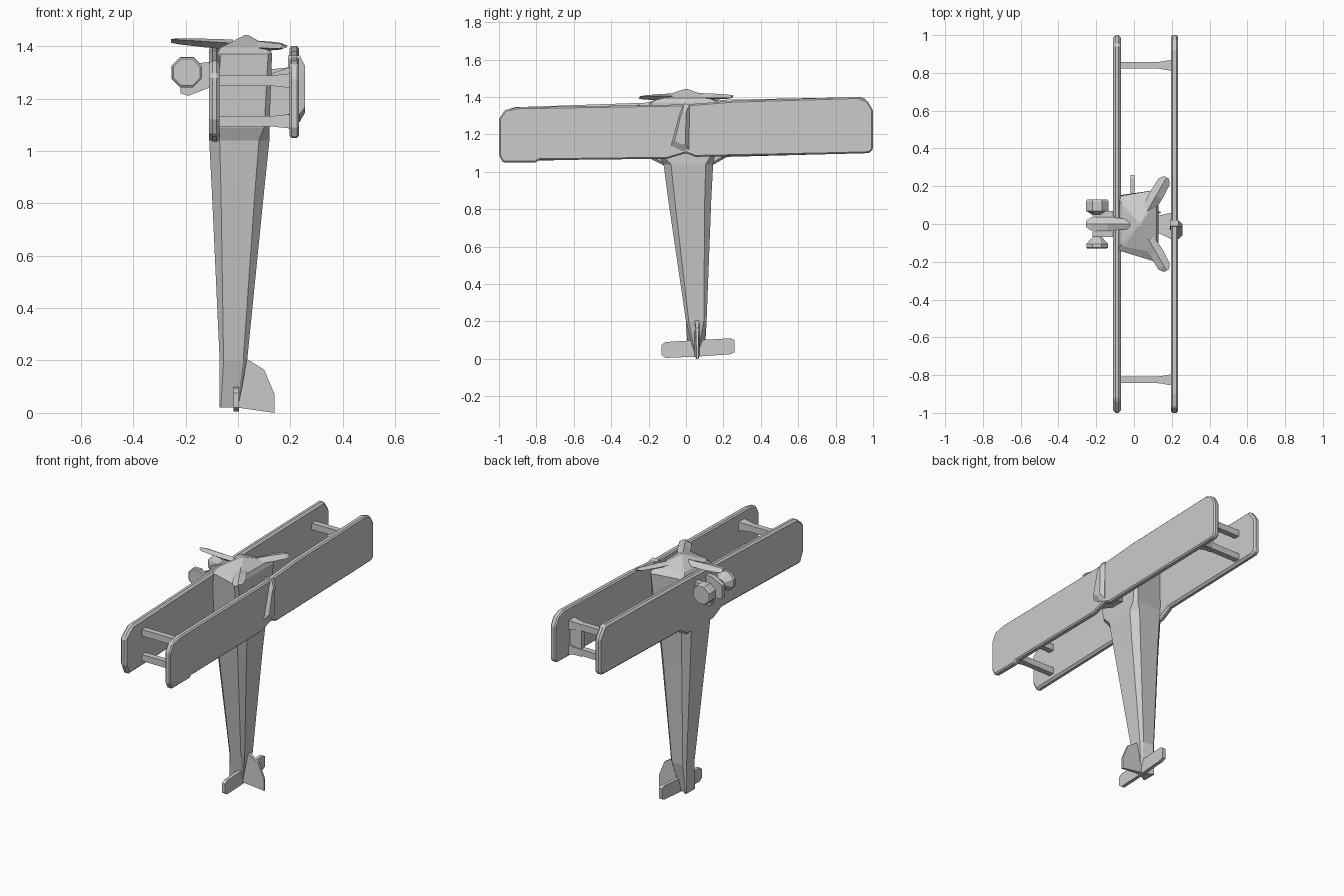
import bpy, bmesh, math
from mathutils import Vector


def make(name, verts, faces, bevel=0):
    me = bpy.data.meshes.new(name)
    me.from_pydata(verts, [], faces)
    bm = bmesh.new()
    bm.from_mesh(me)
    bmesh.ops.recalc_face_normals(bm, faces=bm.faces)
    bm.to_mesh(me)
    bm.free()
    ob = bpy.data.objects.new(name, me)
    bpy.context.collection.objects.link(ob)
    if bevel:
        mod = ob.modifiers.new("edge", "BEVEL")
        mod.width, mod.segments = bevel, 1
    return ob


def loft(name, rings, bevel=0):
    """Skin a stack of equal-length point rings and cap both ends."""
    n = len(rings[0])
    verts = [p for r in rings for p in r]
    faces = [list(range(n)), list(range(len(verts) - n, len(verts)))]
    for k in range(len(rings) - 1):
        for i in range(n):
            j = (i + 1) % n
            faces.append([k * n + i, k * n + j, (k + 1) * n + j, (k + 1) * n + i])
    return make(name, verts, faces, bevel)


def section(z, x0, x1, low, high, c):
    """Chamfered trapezoid; low / high are the y ranges at x0 / x1."""
    (a, b), (d, e) = low, high
    return [(x0, a + c, z), (x0, b - c, z), (x0 + c, b, z), (x1 - c, e, z),
            (x1, e - c, z), (x1, d + c, z), (x1 - c, d, z), (x0 + c, a, z)]


def plate(name, outline, axis, lo, hi, bevel=0):
    """Extrude a 2D outline along x (outline = y,z) or y (outline = x,z)."""
    if axis == "x":
        rings = [[(t, u, v) for u, v in outline] for t in (lo, hi)]
    else:
        rings = [[(u, t, v) for u, v in outline] for t in (lo, hi)]
    return loft(name, rings, bevel)


def rect(a, b, c, d):
    return [(a, c), (b, c), (b, d), (a, d)]


# Fuselage tapering to the tail
loft("fuselage", [
    section(0.20, -0.07, 0.035, (0.0, 0.11), (0.0, 0.11), 0.015),
    section(0.85, -0.10, 0.10, (-0.095, 0.135), (-0.095, 0.135), 0.035),
    section(1.04, -0.11, 0.12, (-0.12, 0.145), (-0.12, 0.145), 0.04)])
loft("tail_cone", [
    section(0.02, -0.07, 0.0, (0.01, 0.10), (0.045, 0.065), 0.004),
    section(0.20, -0.07, 0.035, (0.0, 0.11), (0.0, 0.11), 0.015)])

# Engine cowl, wider on the upper side
loft("cowl", [
    section(1.04, -0.11, 0.12, (-0.12, 0.145), (-0.12, 0.145), 0.04),
    section(1.09, -0.11, 0.12, (-0.14, 0.15), (-0.15, 0.155), 0.02),
    section(1.37, -0.08, 0.13, (-0.145, 0.15), (-0.20, 0.18), 0.015),
    section(1.395, -0.065, 0.12, (-0.12, 0.12), (-0.15, 0.14), 0.015)])

# Pointed nose and three propeller blades
loft("nose", [
    section(1.395, -0.065, 0.12, (-0.12, 0.12), (-0.15, 0.14), 0.015),
    section(1.442, 0.025, 0.04, (-0.01, 0.01), (-0.01, 0.01), 0.003)])
hub = Vector((0.03, 0, 1.41))
for i, (deg, dz) in enumerate([(60, 0.0), (-60, -0.005), (180, 0.018)]):
    a = math.radians(deg)
    d = Vector((math.cos(a), math.sin(a), 0))
    s = Vector((-d.y, d.x, 0))
    rings = []
    for r, w, t in [(0.05, 0.025, 0.02), (0.17, 0.038, 0.016),
                    (0.26, 0.034, 0.011), (0.285, 0.015, 0.007)]:
        c = hub + d * r + Vector((0, 0, dz * r / 0.285 - 0.008))
        rings.append([c + s * w + Vector((0, 0, 0.006)), c + Vector((0, 0, t)),
                      c - s * w - Vector((0, 0, 0.006)), c - Vector((0, 0, t))])
    loft(f"propeller_blade_{i + 1}", rings)

# Upper and lower wings
upper = [(-1, 1.09), (-0.98, 1.05), (-0.8, 1.05), (-0.79, 1.062), (-0.1, 1.07),
         (0, 1.10), (0.05, 1.08), (0.8, 1.095), (0.98, 1.10), (1, 1.12),
         (1, 1.33), (0.97, 1.38), (0.92, 1.40), (0.25, 1.38), (0, 1.36),
         (-0.9, 1.345), (-0.97, 1.33), (-1, 1.28)]
plate("upper_wing", upper, "x", 0.197, 0.233, 0.012)
lower = [(-1, 1.12), (-0.97, 1.055), (-0.2, 1.075), (-0.12, 1.035), (0.14, 1.035),
         (0.22, 1.08), (0.97, 1.10), (1, 1.12), (1, 1.33), (0.95, 1.40),
         (0.2, 1.385), (-0.2, 1.37), (-0.93, 1.345), (-1, 1.29)]
plate("lower_wing", lower, "x", -0.11, -0.07, 0.012)

# Raised joint in the middle of the upper wing and its support
joint = [(-0.08, 1.14), (-0.02, 1.11), (0.015, 1.12), (0.02, 1.36), (-0.01, 1.365), (-0.03, 1.32)]
loft("wing_joint", [[(0.19, y, z) for y, z in joint],
                    [(0.235, y, z) for y, z in joint],
                    [(0.256, y * 0.6 - 0.012, 1.23 + (z - 1.23) * 0.7) for y, z in joint]])
loft("centre_support", [
    [(0.11, y, z) for y, z in rect(-0.04, 0.04, 1.13, 1.29)],
    [(0.20, y, z) for y, z in rect(-0.08, 0.06, 1.10, 1.32)]])

# Struts between the wings, flared at the upper end
for side, y, shift in (("left", -0.825, -0.012), ("right", 0.84, 0.012)):
    for tag, z in (("rear", 1.125), ("front", 1.28)):
        rings = []
        for x, hy, hz in [(-0.08, 0.018, 0.02), (0.13, 0.018, 0.02), (0.205, 0.03, 0.028)]:
            rings.append([(x, y + hy * u, z + shift + hz * v)
                          for u, v in ((-1, -1), (1, -1), (1, 1), (-1, 1))])
        loft(f"{side}_{tag}_strut", rings)
plate("right_strut_web", rect(0.12, 0.20, 1.11, 1.29), "y", 0.825, 0.855)

# Tailplane and upright fin
tailplane = [(-0.13, 0.02), (-0.11, 0.005), (0.06, 0.012), (0.24, 0.025), (0.26, 0.035),
             (0.26, 0.10), (0.24, 0.11), (0.06, 0.10), (-0.11, 0.09), (-0.13, 0.075)]
plate("tailplane", tailplane, "x", -0.018, 0.003)
fin = [(0.0, 0.02), (0.14, 0.0), (0.14, 0.07), (0.10, 0.165), (0.035, 0.205), (0.0, 0.20)]
loft("fin", [[(x, 0.045 + 0.01 * x / 0.14, z) for x, z in fin],
             [(x, 0.072 - 0.005 * x / 0.14, z) for x, z in fin]])

# Landing wheels with coned inner faces, and their legs
leg = [(-0.10, 1.34), (-0.15, 1.335), (-0.22, 1.30), (-0.22, 1.22), (-0.19, 1.21), (-0.10, 1.245)]
for side, s, profile in (
        ("left", -1, [(0.13, 0.055), (0.125, 0.062), (0.105, 0.062), (0.065, 0.022)]),
        ("right", 1, [(0.13, 0.058), (0.12, 0.064), (0.07, 0.064), (0.05, 0.03)])):
    loft(f"{side}_wheel", [
        [(-0.195 + r * math.cos(math.pi * (k + 0.5) / 4), s * y,
          1.30 + r * math.sin(math.pi * (k + 0.5) / 4)) for k in range(8)]
        for y, r in profile])
    plate(f"{side}_leg", leg, "y", *sorted((s * 0.04, s * 0.07)))
